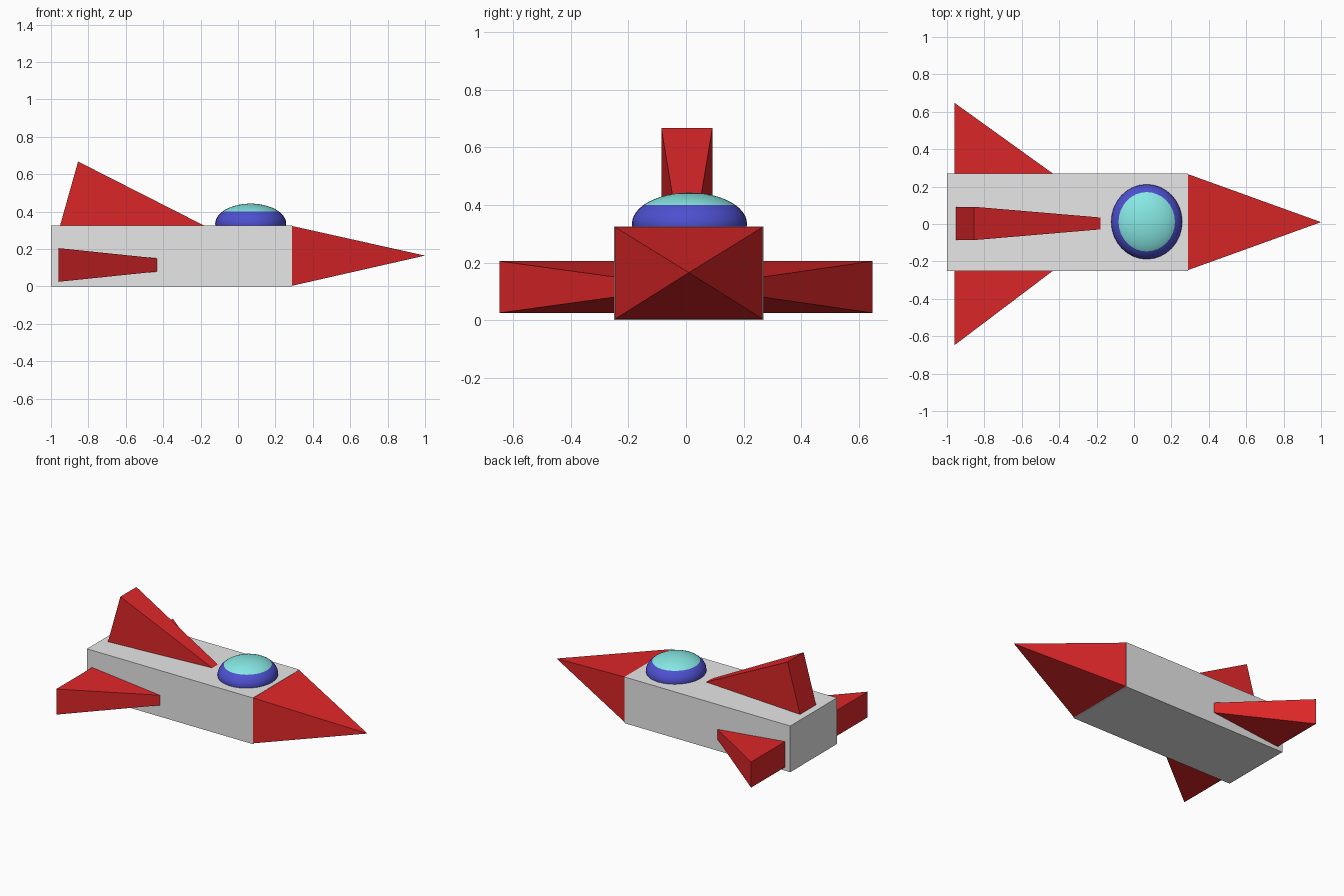
import bpy, bmesh, math
from mathutils import Matrix

cube = bpy.data.objects.get("Cube")
if cube:
    bpy.data.objects.remove(cube, do_unlink=True)


def material(name, rgb):
    m = bpy.data.materials.new(name)
    m.use_nodes = True
    m.diffuse_color = (*rgb, 1)
    m.node_tree.nodes["Principled BSDF"].inputs["Base Color"].default_value = (*rgb, 1)
    return m


GREY = material("light_grey", (0.8, 0.8, 0.8))
RED = material("red", (0.74, 0.02, 0.022))
BLUE = material("blue", (0.075, 0.08, 0.63))
CYAN = material("pale_cyan", (0.24, 0.8, 0.77))
MID = 0.01  # centre line of the hull in y


def finish(name, bm, *mats):
    bmesh.ops.recalc_face_normals(bm, faces=bm.faces)
    mesh = bpy.data.meshes.new(name)
    bm.to_mesh(mesh)
    bm.free()
    for m in mats:
        mesh.materials.append(m)
    ob = bpy.data.objects.new(name, mesh)
    bpy.context.collection.objects.link(ob)
    return ob


def solid(name, points, mat):
    """Flat-faced convex solid through the given corners."""
    bm = bmesh.new()
    for p in points:
        bm.verts.new(p)
    bmesh.ops.convex_hull(bm, input=bm.verts)
    bmesh.ops.dissolve_limit(bm, angle_limit=0.01, verts=bm.verts, edges=bm.edges)
    return finish(name, bm, mat)


# Hull and pointed nose
solid("hull", [(x, MID + y, z) for x in (-1, 0.29) for y in (-0.26, 0.26)
               for z in (0, 0.325)], GREY)
solid("nose", [(0.29, MID + y, z) for y in (-0.256, 0.256) for z in (0.004, 0.323)]
      + [(1, MID, 0.165)], RED)

# Side wings: thick at the back, thin at the front
for name, side in (("left_wing", 1), ("right_wing", -1)):
    root = MID + side * 0.25
    corners = [(-0.96, side * 0.648, 0.09), (-0.96, root, 0.09), (-0.42, root, 0.034)]
    solid(name, [(x, y, 0.115 + s * t) for x, y, t in corners for s in (-1, 1)], RED)

# Upright tail fin, tapering forward
fin = [(-0.953, 0.32, 0.089), (-0.855, 0.668, 0.089), (-0.17, 0.32, 0.031)]
solid("tail_fin", [(x, 0.003 + s * t, z) for x, z, t in fin for s in (-1, 1)], RED)

# Canopy: blue rim with a pale cap on the same flattened ball
bm = bmesh.new()
bmesh.ops.create_uvsphere(bm, u_segments=32, v_segments=24, radius=1)
for f in bm.faces:
    f.material_index = int(f.calc_center_median().z > math.sin(math.radians(37.5)))
bmesh.ops.transform(bm, verts=bm.verts, matrix=Matrix.Translation((0.068, 0.012, 0.335))
                    @ Matrix.Diagonal((0.19, 0.2, 0.108, 1)))
for f in bm.faces:
    f.smooth = True
finish("canopy", bm, BLUE, CYAN)
